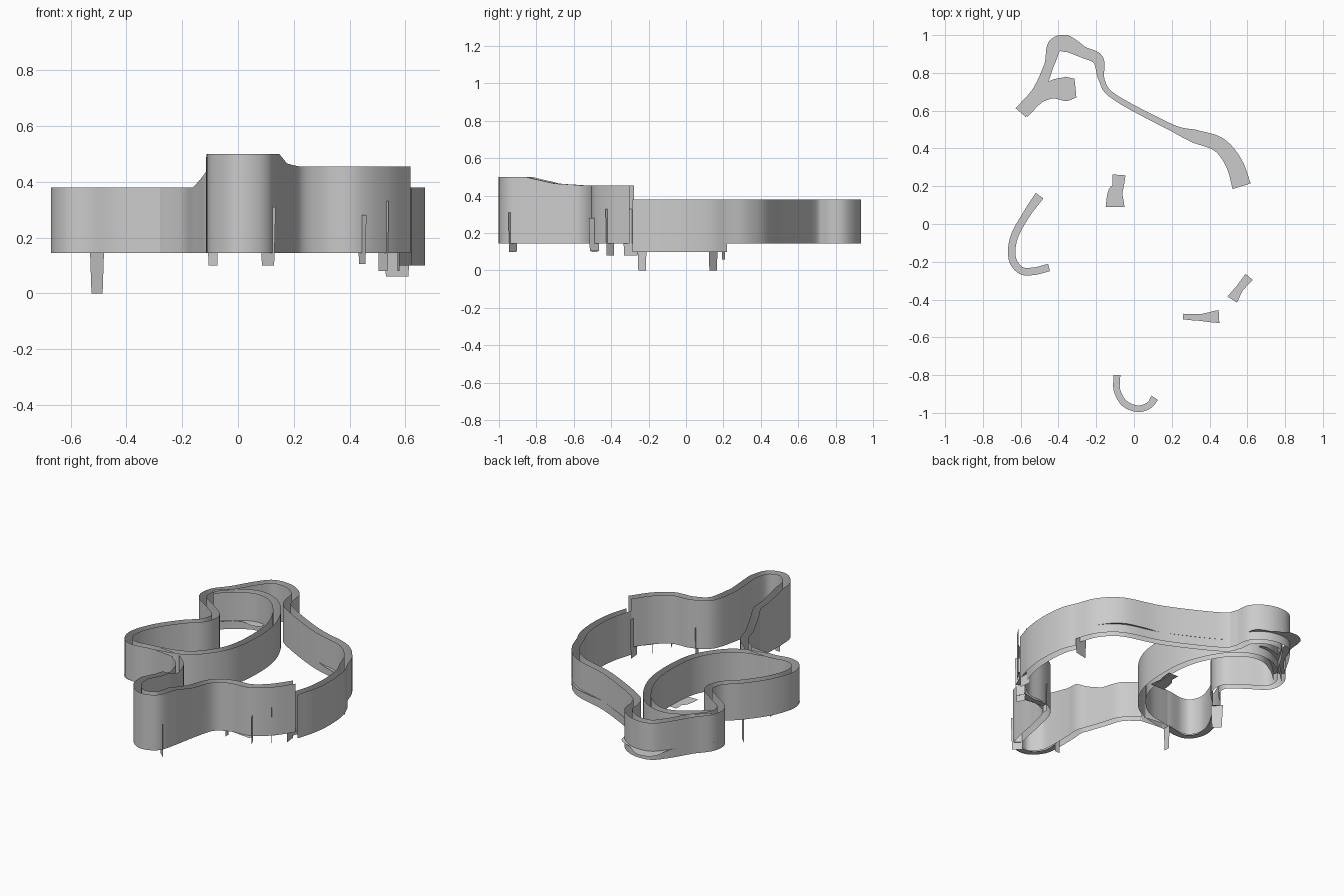
import bpy, bmesh
from mathutils import Vector

if "Cube" in bpy.data.objects:
    bpy.data.objects.remove(bpy.data.objects["Cube"])


def smooth_path(pts, steps=6):
    """Catmull-Rom curve in plan; the third value is interpolated linearly."""
    v = [Vector(p) for p in pts]
    v = [2 * v[0] - v[1]] + v + [2 * v[-1] - v[-2]]
    out = []
    for i in range(1, len(v) - 2):
        a, b, c, d = v[i - 1:i + 3]
        for k in range(steps):
            t = k / steps
            p = 0.5 * (2 * b + (c - a) * t + (2 * a - 5 * b + 4 * c - d) * t * t
                       + (3 * b - a - 3 * c + d) * t ** 3)
            p.z = b.z + (c.z - b.z) * t
            out.append(p)
    return out + [v[-2]]


def sides(path, i, half):
    """Points left and right of the path at index i."""
    p = path[i]
    d = path[min(i + 1, len(path) - 1)] - path[max(i - 1, 0)]
    n = Vector((-d[1], d[0])).normalized() * half
    c = Vector((p[0], p[1]))
    return c + n, c - n


def finish(name, bm):
    me = bpy.data.meshes.new(name)
    bm.to_mesh(me)
    bm.free()
    ob = bpy.data.objects.new(name, me)
    bpy.context.collection.objects.link(ob)
    bpy.ops.object.select_all(action='DESELECT')
    ob.select_set(True)
    bpy.context.view_layer.objects.active = ob
    bpy.ops.object.shade_smooth_by_angle()
    return ob


def strip(bm, rows):
    vs = [[bm.verts.new(p) for p in r] for r in rows]
    for a, b in zip(vs, vs[1:]):
        bm.faces.new((a[0], b[0], b[1], a[1]))


def ribbon(name, pts, bottom, width=0.045):
    """Two parallel vertical walls, open at top; pts are (x, y[, top z])."""
    path = smooth_path([(*p, .38)[:3] for p in pts])
    bm = bmesh.new()
    for s in (0, 1):
        rows = []
        for i, p in enumerate(path):
            q = sides(path, i, width / 2)[s]
            rows.append(((q.x, q.y, bottom), (q.x, q.y, p[2])))
        strip(bm, rows if s else rows[::-1])
    finish(name, bm)


def floor(name, pts, z=0.146):
    """Flat sheet between the walls; pts are (x, y, width)."""
    path = smooth_path(pts)
    bm = bmesh.new()
    rows = []
    for i, p in enumerate(path):
        a, b = sides(path, i, p[2] / 2)
        rows.append(((b.x, b.y, z), (a.x, a.y, z)))
    strip(bm, rows)
    finish(name, bm)


def drip(name, a, b, top, low):
    """Thin hanging sheet between two plan points, narrowing downward."""
    a, b = Vector(a), Vector(b)
    m = (a + b) / 2
    bm = bmesh.new()
    strip(bm, [((*(m + (a - m) * .8), low), (*a, top)),
               ((*(m + (b - m) * .8), low), (*b, top))])
    finish(name, bm)


# Tall front wall with its rounded lobe
ribbon("front_wall", [
    (-.27, -.25), (-.18, -.33), (-.14, -.44), (-.105, -.54, .42),
    (-.085, -.60, .455), (-.09, -.68, .465), (-.09, -.82, .5), (-.075, -.91, .5), (0, -.977, .5),
    (.09, -.95, .5), (.125, -.85, .5), (.155, -.70, .465), (.20, -.55, .455),
    (.30, -.49, .455), (.42, -.475, .455), (.52, -.40, .455), (.60, -.29, .455)], .145)

# Right wall, reaching lower
ribbon("right_wall", [(.60, -.28), (.635, -.16), (.648, -.02), (.635, .12), (.60, .21)], .10)

# Back wall, rear lobe and the left loop
ribbon("back_wall", [
    (.60, .21), (.55, .33), (.44, .43), (.20, .505), (-.10, .66), (-.16, .74),
    (-.18, .84), (-.27, .905), (-.38, .905), (-.45, .83), (-.53, .70),
    (-.605, .60), (-.60, .50), (-.49, .42), (-.395, .34), (-.41, .24), (-.50, .15),
    (-.60, .01), (-.648, -.13), (-.62, -.22), (-.55, -.25), (-.43, -.235),
    (-.27, -.25)], .145)

# Inner wall closing the infield
ribbon("inner_wall", [
    (-.59, .59), (-.50, .67), (-.38, .73), (-.26, .71), (-.15, .61), (-.065, .43),
    (-.045, .23), (-.07, .03), (-.16, -.12), (-.27, -.20), (-.43, -.235)], .145)

# Floor pieces
floor("back_floor", [
    (-.60, .59, .07), (-.51, .70, .06), (-.45, .84, .05), (-.42, .94, .08),
    (-.36, .955, .09), (-.27, .91, .06), (-.19, .87, .06), (-.17, .76, .03),
    (-.10, .67, .03), (.20, .51, .035), (.32, .465, .07), (.45, .42, .08),
    (.53, .32, .09), (.57, .20, .10)], .2)
floor("inner_floor", [(-.58, .58, .04), (-.50, .66, .04), (-.43, .71, .10),
                      (-.36, .715, .13), (-.31, .72, .10)], .2)
floor("small_floor", [(-.10, .09, .10), (-.10, .16, .08), (-.085, .20, .06), (-.08, .26, .07)])
floor("left_floor", [
    (-.50, .15, .05), (-.57, .05, .04), (-.635, -.07, .04), (-.645, -.18, .04),
    (-.60, -.245, .04), (-.53, -.25, .04), (-.45, -.23, .04)])
floor("lobe_floor", [
    (-.09, -.80, .035), (-.09, -.88, .035), (-.05, -.95, .035),
    (.02, -.978, .035), (.08, -.96, .035), (.11, -.92, .04)])
floor("front_floor", [(.26, -.49, .03), (.35, -.495, .035), (.45, -.49, .07)])
floor("side_floor", [(.52, -.40, .06), (.56, -.34, .04), (.61, -.28, .05)])

# Hanging drips at the floor ends
for i, (a, b, top, low) in enumerate([
        ((-.11, -.80), (-.07, -.80), .32, .10), ((.08, -.90), (.135, -.95), .31, .10),
        ((.265, -.51), (.265, -.47), .28, .10), ((.43, -.46), (.46, -.52), .28, .105),
        ((.50, -.38), (.54, -.43), .33, .08), ((.57, -.25), (.58, -.34), .33, .08),
        ((.52, .19), (.62, .21), .20, .06), ((-.53, .17), (-.48, .12), .15, 0),
        ((-.445, -.26), (-.445, -.21), .15, 0)]):
    drip(f"drip_{i + 1}", a, b, top, low)
